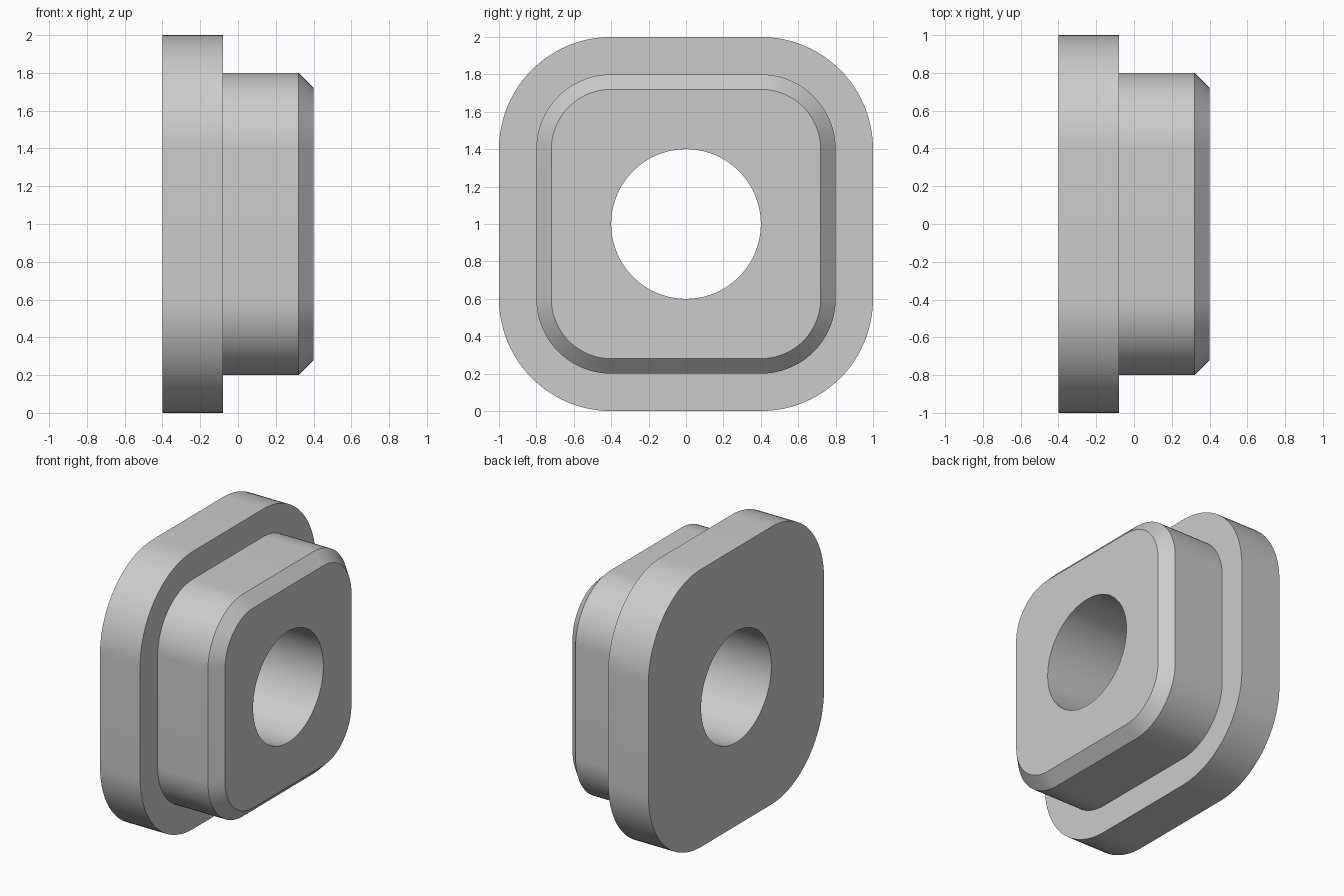
import bpy, bmesh
from math import pi, cos, sin, radians

cube = bpy.data.objects.get("Cube")
if cube:
    bpy.data.objects.remove(cube, do_unlink=True)

STEPS = 24                # segments per rounded corner
CORNER = 0.4              # corner arc centres, from the axis
MID_Z = 1.0

grey = bpy.data.materials.new("plain_grey")
grey.use_nodes = True
colour = (0.6, 0.6, 0.6, 1)
grey.diffuse_color = colour
grey.node_tree.nodes["Principled BSDF"].inputs["Base Color"].default_value = colour


def rounded_square(bm, x, radius):
    ring = []
    for q in range(4):
        mid = pi / 4 + q * pi / 2
        cy = CORNER * (1 if cos(mid) > 0 else -1)
        cz = CORNER * (1 if sin(mid) > 0 else -1)
        for i in range(STEPS + 1):
            a = q * pi / 2 + i / STEPS * pi / 2
            ring.append(bm.verts.new((x, cy + radius * cos(a), MID_Z + cz + radius * sin(a))))
    return ring


def circle(bm, x, radius):
    count = 4 * (STEPS + 1)
    angles = [(i + 0.5) / count * 2 * pi for i in range(count)]
    return [bm.verts.new((x, radius * cos(a), MID_Z + radius * sin(a))) for a in angles]


# Flange, shoulder, boss, chamfer and bore as one closed loop of rings
bm = bmesh.new()
rings = [rounded_square(bm, x, r) for x, r in
         ((-0.4, 0.6), (-0.08, 0.6), (-0.08, 0.4), (0.32, 0.4), (0.4, 0.32))]
rings += [circle(bm, x, 0.4) for x in (0.4, -0.4)]
for ring, following in zip(rings, rings[1:] + rings[:1]):
    n = len(ring)
    for i in range(n):
        j = (i + 1) % n
        bm.faces.new((ring[i], ring[j], following[j], following[i]))
bmesh.ops.recalc_face_normals(bm, faces=bm.faces)

mesh = bpy.data.meshes.new("flanged_bushing")
bm.to_mesh(mesh)
bm.free()
mesh.materials.append(grey)
bushing = bpy.data.objects.new("flanged_bushing", mesh)
bpy.context.collection.objects.link(bushing)

# Smooth round corners and bore, crisp rims
bpy.ops.object.select_all(action='DESELECT')
bushing.select_set(True)
bpy.context.view_layer.objects.active = bushing
bpy.ops.object.shade_smooth_by_angle(angle=radians(30))
